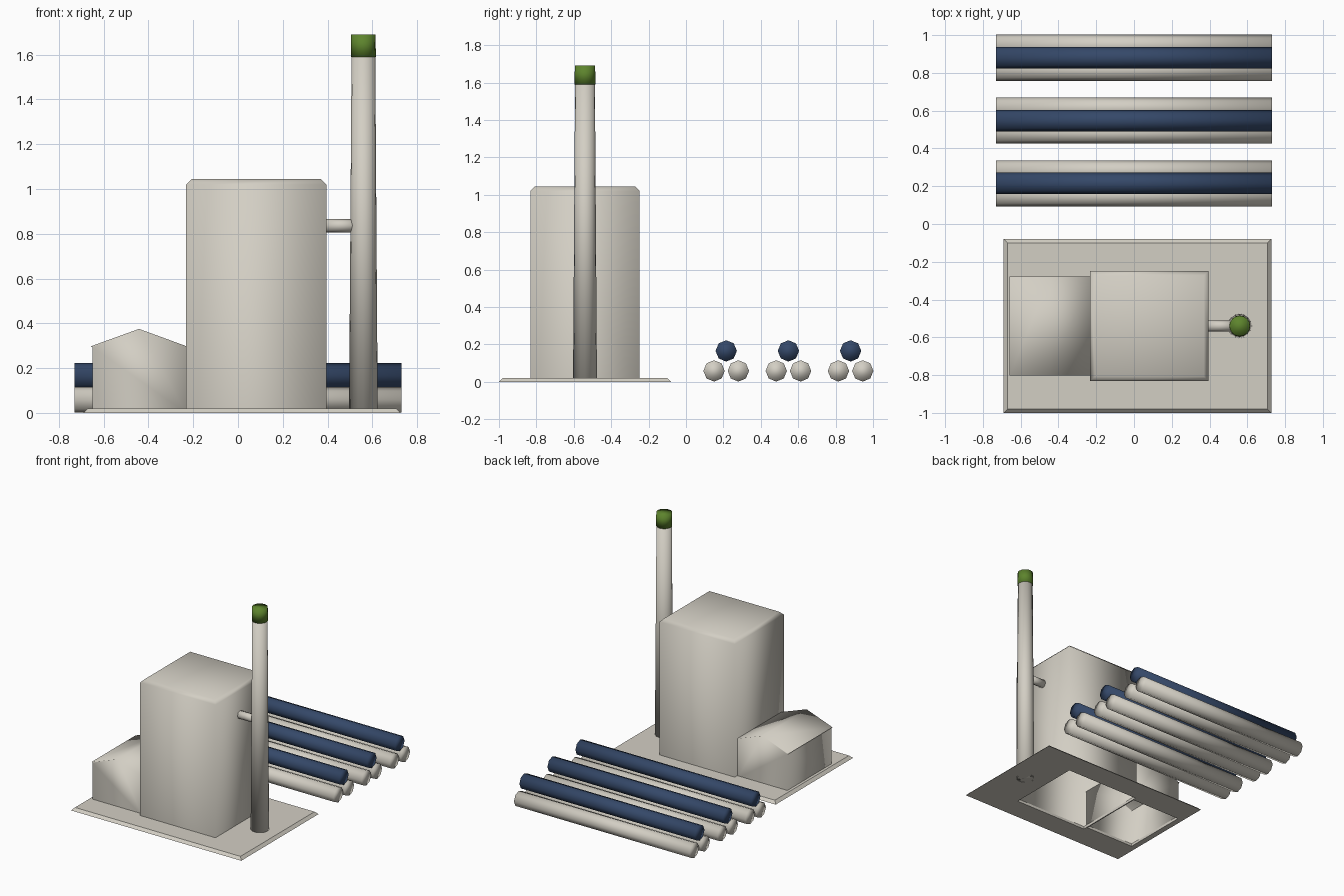
import bpy, bmesh, math
from mathutils import Matrix

default = bpy.data.objects.get("Cube")
if default:
    bpy.data.objects.remove(default, do_unlink=True)


def material(name, rgb):
    m = bpy.data.materials.new(name)
    m.use_nodes = True
    m.diffuse_color = (*rgb, 1)
    bsdf = m.node_tree.nodes["Principled BSDF"]
    bsdf.inputs["Base Color"].default_value = (*rgb, 1)
    bsdf.inputs["Roughness"].default_value = 0.8
    return m


WHITE = material("warm_white", (0.65, 0.62, 0.55))
BLUE = material("navy_blue", (0.035, 0.065, 0.14))
GREEN = material("leaf_green", (0.11, 0.23, 0.026))


def finish(name, bm, mat, smooth=True):
    bmesh.ops.recalc_face_normals(bm, faces=bm.faces)
    for f in bm.faces:
        f.smooth = smooth
    mesh = bpy.data.meshes.new(name)
    bm.to_mesh(mesh)
    bm.free()
    mesh.materials.append(mat)
    ob = bpy.data.objects.new(name, mesh)
    bpy.context.collection.objects.link(ob)
    return ob


def box(x0, x1, y0, y1, z0, z1):
    bm = bmesh.new()
    bmesh.ops.create_cube(bm, size=1)
    bmesh.ops.scale(bm, vec=(x1 - x0, y1 - y0, z1 - z0), verts=bm.verts)
    bmesh.ops.translate(bm, vec=((x0 + x1) / 2, (y0 + y1) / 2, (z0 + z1) / 2), verts=bm.verts)
    return bm


def open_bottom(bm):
    bmesh.ops.recalc_face_normals(bm, faces=bm.faces)
    bmesh.ops.delete(bm, geom=[f for f in bm.faces if f.normal.z < -0.9], context="FACES_ONLY")


def upright(name, mat, x, y, z0, z1, r0, r1, sides=16):
    bm = bmesh.new()
    bmesh.ops.create_cone(bm, cap_ends=True, segments=sides, radius1=r0, radius2=r1, depth=z1 - z0)
    bmesh.ops.translate(bm, vec=(x, y, (z0 + z1) / 2), verts=bm.verts)
    return finish(name, bm, mat)


def lying(name, mat, x0, x1, y, z, r, sides=8):
    bm = bmesh.new()
    bmesh.ops.create_cone(bm, cap_ends=True, segments=sides, radius1=r, radius2=r, depth=x1 - x0)
    bmesh.ops.rotate(bm, matrix=Matrix.Rotation(math.pi / 2, 3, "Y"), verts=bm.verts)
    bmesh.ops.translate(bm, vec=((x0 + x1) / 2, y, z), verts=bm.verts)
    return finish(name, bm, mat)


MID_Y = -0.54  # centre line of the buildings

# Ground slab with sloped rim, open under the two buildings
bm = box(-0.69, 0.727, -1.0, -0.08, 0, 0.02)
for v in bm.verts:
    if v.co.z > 0.01:
        v.co.x += 0.02 if v.co.x < 0 else -0.02
        v.co.y += 0.02 if v.co.y < MID_Y else -0.02
slab = finish("ground_slab", bm, WHITE, smooth=False)
for x0, x1, half in ((-0.646, -0.235, 0.257), (-0.227, 0.39, 0.287)):
    cutter = finish("slab_cutter", box(x0, x1, MID_Y - half, MID_Y + half, -0.1, 0.1), WHITE, False)
    cutter.hide_render = True
    cut = slab.modifiers.new("opening", "BOOLEAN")
    cut.operation = "DIFFERENCE"
    cut.solver = "EXACT"
    cut.object = cutter
    bpy.context.view_layer.objects.active = slab
    bpy.ops.object.modifier_apply(modifier=cut.name)
    bpy.data.objects.remove(cutter, do_unlink=True)

# Tall main building with chamfered top edges
bm = box(-0.232, 0.395, MID_Y - 0.292, MID_Y + 0.292, 0, 1.045)
top_edges = [e for e in bm.edges if all(v.co.z > 1 for v in e.verts)]
bmesh.ops.bevel(bm, geom=top_edges, offset=0.025, segments=1, affect="EDGES")
open_bottom(bm)
finish("main_building", bm, WHITE)

# Low side hall: walls and gabled roof extruded along y
profile = [(-0.649, 0), (-0.649, 0.293), (-0.658, 0.297), (-0.442, 0.375), (-0.228, 0.297), (-0.232, 0)]
bm = bmesh.new()
face = bm.faces.new([bm.verts.new((x, MID_Y - 0.262, z)) for x, z in profile])
ext = bmesh.ops.extrude_face_region(bm, geom=[face])
bmesh.ops.translate(bm, vec=(0, 0.524, 0), verts=[g for g in ext["geom"] if isinstance(g, bmesh.types.BMVert)])
if not face.is_valid or len(bm.faces) < len(profile) + 2:
    bm.faces.new([v for v in bm.verts if v.co.y < MID_Y])
open_bottom(bm)
finish("side_hall", bm, WHITE)

# Chimney, its coloured tip and the duct to the main building
upright("chimney", WHITE, 0.56, MID_Y, 0, 1.6, 0.064, 0.053)
upright("chimney_tip", GREEN, 0.56, MID_Y, 1.59, 1.69, 0.0555, 0.0545)
lying("chimney_duct", WHITE, 0.385, 0.54, MID_Y, 0.836, 0.03)

# Three stacks of pipes: two below, one on top
for i in range(3):
    y = 0.215 + i * 0.3325
    for side, label in ((-1, "front"), (1, "back")):
        lying(f"lower_pipe_{label}_{i + 1}", WHITE, -0.73, 0.73, y + side * 0.065, 0.058, 0.057)
    lying(f"upper_pipe_{i + 1}", BLUE, -0.73, 0.73, y, 0.165, 0.057)
